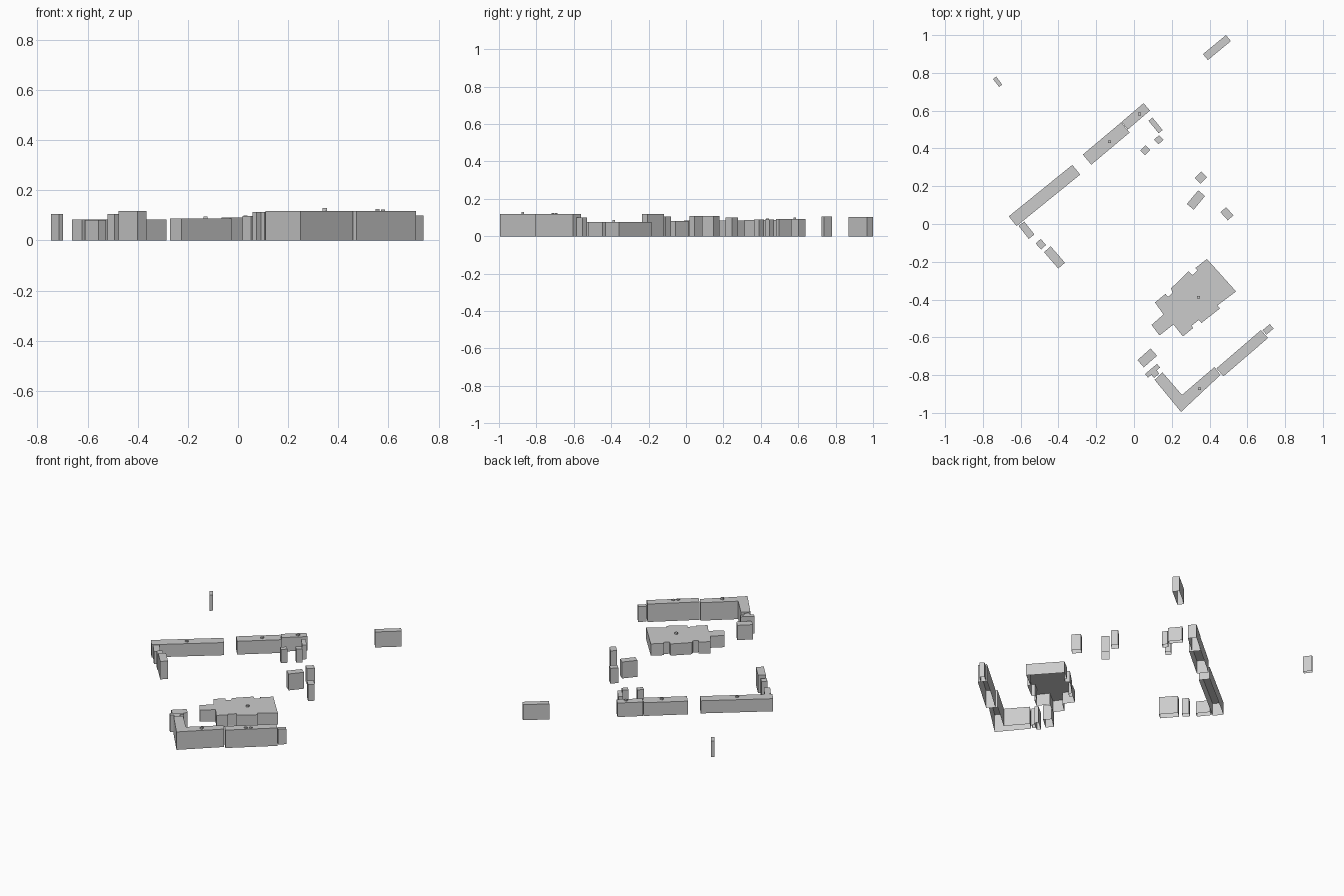
import bpy, bmesh
from math import cos, sin, radians


def prism(name, outline, height, base=0.0):
    """Flat-roofed, open-bottomed block raised from a footprint outline."""
    bm = bmesh.new()
    low = [bm.verts.new((x, y, base)) for x, y in outline]
    top = [bm.verts.new((x, y, height)) for x, y in outline]
    n = len(outline)
    bm.faces.new(top)
    for i in range(n):
        j = (i + 1) % n
        bm.faces.new((low[i], low[j], top[j], top[i]))
    area = sum(outline[i][0] * outline[(i + 1) % n][1]
               - outline[(i + 1) % n][0] * outline[i][1] for i in range(n))
    if area < 0:
        bmesh.ops.reverse_faces(bm, faces=bm.faces[:])
    mesh = bpy.data.meshes.new(name)
    bm.to_mesh(mesh)
    bm.free()
    obj = bpy.data.objects.new(name, mesh)
    bpy.context.collection.objects.link(obj)
    return obj


def block(name, cx, cy, length, width, angle, height, base=0.0):
    """Rectangular block turned about its centre."""
    c, s = cos(radians(angle)), sin(radians(angle))
    pts = []
    for u, v in ((-1, -1), (1, -1), (1, 1), (-1, 1)):
        a, b = u * length / 2, v * width / 2
        pts.append((cx + a * c - b * s, cy + a * s + b * c))
    return prism(name, pts, height, base)


# Long terraces
block("west_terrace", -.474, .151, .433, .066, 39, .083)
block("north_terrace", -.147, .426, .265, .070, 40, .087)
block("north_terrace_end", .009, .570, .154, .052, 40.5, .092)
block("southeast_terrace", .573, -.684, .311, .056, 40.7, .118)
block("southeast_end_house", .710, -.558, .050, .031, 40, .100)

# Houses at the west corner
block("west_house_1", -.569, -.033, .087, .038, -52, .082)
block("west_house_2", -.493, -.107, .043, .036, -48, .105)
block("west_house_3", -.421, -.177, .115, .047, -49, .118)

# Houses by the north terrace
block("north_house_1", .114, .522, .085, .027, -51, .093)
block("north_house_2", .131, .446, .036, .034, 43, .090)
block("north_house_3", .060, .390, .039, .035, 45, .090)

# Detached houses on the east side
block("east_house_1", .354, .245, .049, .043, 45, .100)
block("east_house_2", .328, .127, .094, .047, 50, .108)
block("east_house_3", .492, .054, .058, .040, -48, .108)

# Outlying buildings
block("outlying_house", .439, .934, .158, .041, 39.5, .102)
block("outlying_shed", -.722, .753, .053, .021, -53, .105)

# Houses by the south corner
block("south_house_1", .070, -.709, .093, .051, 41.5, .097)
block("south_house_2", .098, -.777, .083, .025, 40, .113)
block("south_house_3", .113, -.795, .036, .022, 40, .113)

# L-shaped corner building
prism("corner_building", [(.109, -.825), (.151, -.786), (.254, -.905),
                          (.426, -.757), (.458, -.799), (.249, -.995)], .118)

# Large hall with stepped outline
prism("main_hall", [
    (.386, -.185), (.540, -.357), (.442, -.431), (.455, -.447),
    (.357, -.524), (.343, -.508), (.304, -.539), (.314, -.550),
    (.259, -.595), (.209, -.532), (.135, -.590), (.093, -.534),
    (.156, -.479), (.111, -.415), (.167, -.370), (.180, -.386),
    (.204, -.365), (.196, -.341), (.288, -.251), (.310, -.270),
    (.336, -.246), (.325, -.233)], .077)

# Small rooftop boxes
roof_boxes = [(-.474, .146, .083, .090), (-.130, .436, .087, .096),
              (.029, .582, .092, .100), (.341, -.387, .077, .088),
              (.346, -.873, .118, .130), (.557, -.713, .118, .125),
              (.578, -.695, .118, .123)]
for i, (x, y, base, top) in enumerate(roof_boxes, 1):
    block(f"roof_box_{i}", x, y, .016, .014, 0, top, base)
